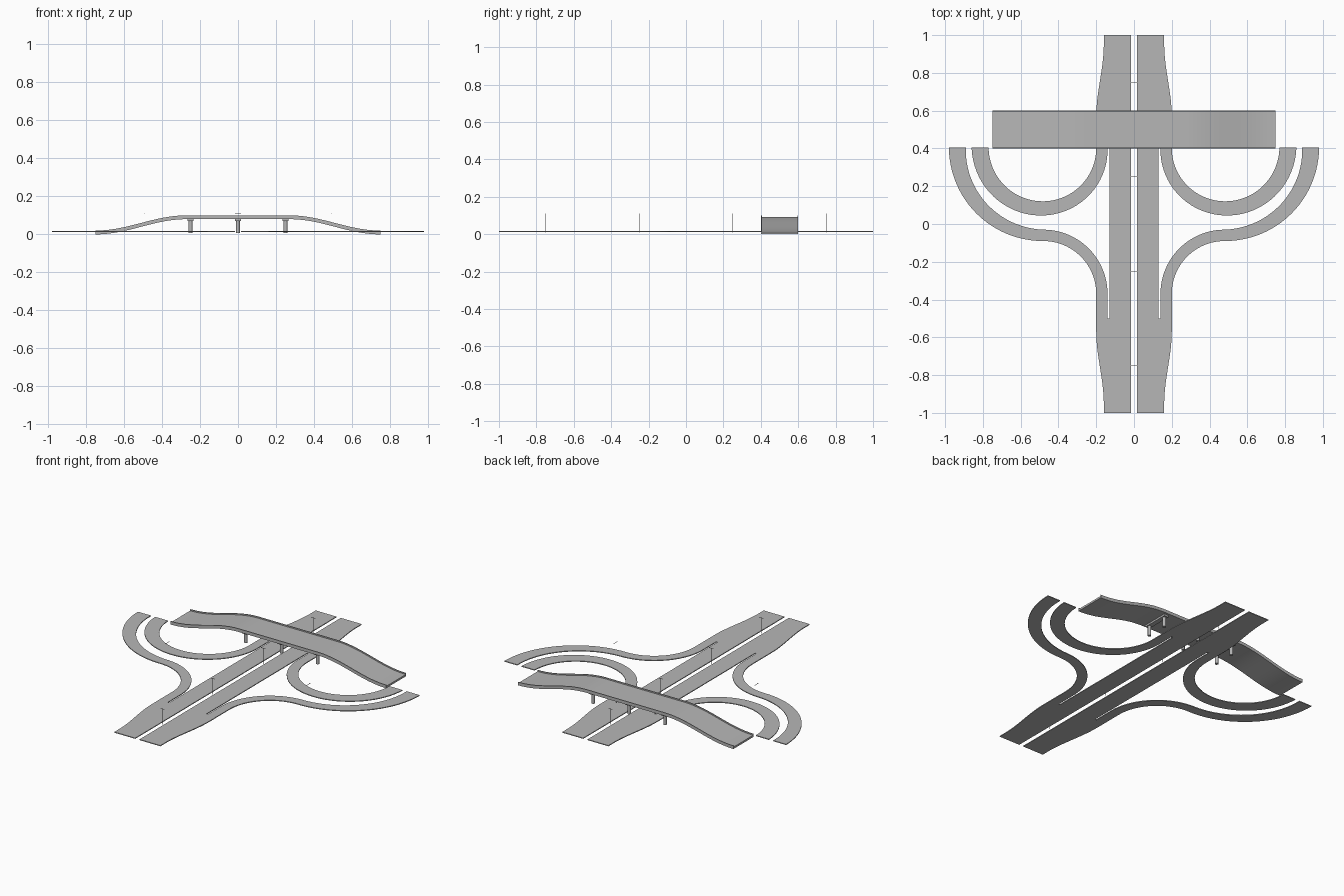
import bpy, bmesh, math
from mathutils import Vector

if "Cube" in bpy.data.objects:
    bpy.data.objects.remove(bpy.data.objects["Cube"])

concrete = bpy.data.materials.new("concrete grey")
concrete.use_nodes = True
colour = (0.47, 0.47, 0.47, 1)
concrete.diffuse_color = colour
concrete.node_tree.nodes["Principled BSDF"].inputs["Base Color"].default_value = colour

ROAD_BOTTOM, ROAD_TOP = 0.012, 0.017
BRIDGE_Y = 0.5


def finish(name, bm, mirror=False, smooth=False):
    bmesh.ops.recalc_face_normals(bm, faces=bm.faces[:])
    mesh = bpy.data.meshes.new(name)
    bm.to_mesh(mesh)
    bm.free()
    mesh.materials.append(concrete)
    obj = bpy.data.objects.new(name, mesh)
    bpy.context.collection.objects.link(obj)
    if mirror:
        obj.modifiers.new("Mirror", 'MIRROR').use_mirror_merge = False
    if smooth:
        bpy.ops.object.select_all(action='DESELECT')
        obj.select_set(True)
        bpy.context.view_layer.objects.active = obj
        bpy.ops.object.shade_smooth_by_angle(angle=math.radians(30))
    return obj


def sweep(bm, sections):
    """Skin a row of equal cross-sections and cap both ends."""
    rings = [[bm.verts.new(p) for p in s] for s in sections]
    n = len(rings[0])
    for a, b in zip(rings, rings[1:]):
        for i in range(n):
            j = (i + 1) % n
            bm.faces.new((a[i], a[j], b[j], b[i]))
    bm.faces.new(rings[0])
    bm.faces.new(rings[-1])


def road(name, edges):
    """Thin slab between pairs of edge points, repeated on the other side."""
    bm = bmesh.new()
    sweep(bm, [((*a, ROAD_BOTTOM), (*b, ROAD_BOTTOM), (*b, ROAD_TOP), (*a, ROAD_TOP))
               for a, b in edges])
    return finish(name, bm, mirror=True)


def arc(centre, start, end, inner, outer, steps=24):
    """Edge pairs along an arc whose radii run from first to last value."""
    pairs = []
    for i in range(steps + 1):
        t = i / steps
        angle = math.radians(start + (end - start) * t)
        d = Vector((math.cos(angle), math.sin(angle)))
        pairs.append([tuple(Vector(centre) + d * (r[0] + (r[1] - r[0]) * t))
                      for r in (inner, outer)])
    return pairs


def box(bm, centre, size):
    verts = bmesh.ops.create_cube(bm, size=1)["verts"]
    bmesh.ops.scale(bm, vec=size, verts=verts)
    bmesh.ops.translate(bm, vec=centre, verts=verts)


# Main carriageways, wider where the slip roads join
def outer_edge(y):
    t = min(max((abs(y) - 0.57) / 0.38, 0), 1)
    return 0.2 - 0.04 * t * t * (3 - 2 * t)


ends = [0.5 + 0.5 * i / 16 for i in range(17)]
lane = [((0.015, -y), (outer_edge(y), -y)) for y in reversed(ends)]
lane += [((0.015, y), (0.13, y)) for y in (-0.5, 0.5)]
lane += [((0.015, y), (outer_edge(y), y)) for y in ends]
road("main_carriageways", lane)

# S-shaped outer slip roads
slip = [((0.2, -0.5), (0.14, -0.5))]
slip += arc((0.48, -0.37), 180, 90, (0.28, 0.28), (0.34, 0.34))
slip += [(b, a) for a, b in arc((0.48, 0.405), 270, 360, (0.435, 0.41), (0.495, 0.5))][1:]
road("outer_slip_roads", slip)

# Inner loop roads
loop = [((0.2, 0.5), (0.14, 0.5))]
loop += arc((0.48, 0.405), 180, 360, (0.28, 0.29), (0.34, 0.38), 36)
road("inner_loop_roads", loop)


# Arched bridge with low parapets
def bridge_rise(x):
    t = min(max((abs(x) - 0.27) / 0.48, 0), 1)
    return 0.08 * (1 + math.cos(math.pi * t)) / 2


section = [(-0.1, 0), (0.1, 0), (0.1, 0.02), (0.095, 0.02),
           (0.095, 0.012), (-0.095, 0.012), (-0.095, 0.02), (-0.1, 0.02)]
bm = bmesh.new()
sweep(bm, [[(x, BRIDGE_Y + y, z + bridge_rise(x)) for y, z in section]
           for x in (-0.75 + 1.5 * i / 60 for i in range(61))])
finish("bridge_deck", bm, smooth=True)

# Bridge piers: a crossbeam on two round columns
for label, x in (("right", -0.25), ("middle", 0), ("left", 0.25)):
    bm = bmesh.new()
    box(bm, (x, BRIDGE_Y, 0.075), (0.03, 0.17, 0.012))
    for side in (-1, 1):
        column = bmesh.ops.create_cone(bm, cap_ends=True, segments=16,
                                       radius1=0.01, radius2=0.01, depth=0.065)["verts"]
        bmesh.ops.translate(bm, vec=(x, BRIDGE_Y + side * 0.065, 0.0405), verts=column)
    finish(label + "_pier", bm, smooth=True)

# Street lamps along the central gap
bm = bmesh.new()
for y in (-0.75, -0.25, 0.25, 0.75):
    box(bm, (0, y, 0.06), (0.002, 0.002, 0.1))
    box(bm, (0, y, 0.109), (0.03, 0.002, 0.002))
finish("street_lamps", bm)

# Lamp arms inside the loops
bm = bmesh.new()
box(bm, (0.49, 0, 0.108), (0.002, 0.04, 0.002))
finish("side_lamp_arms", bm, mirror=True)
